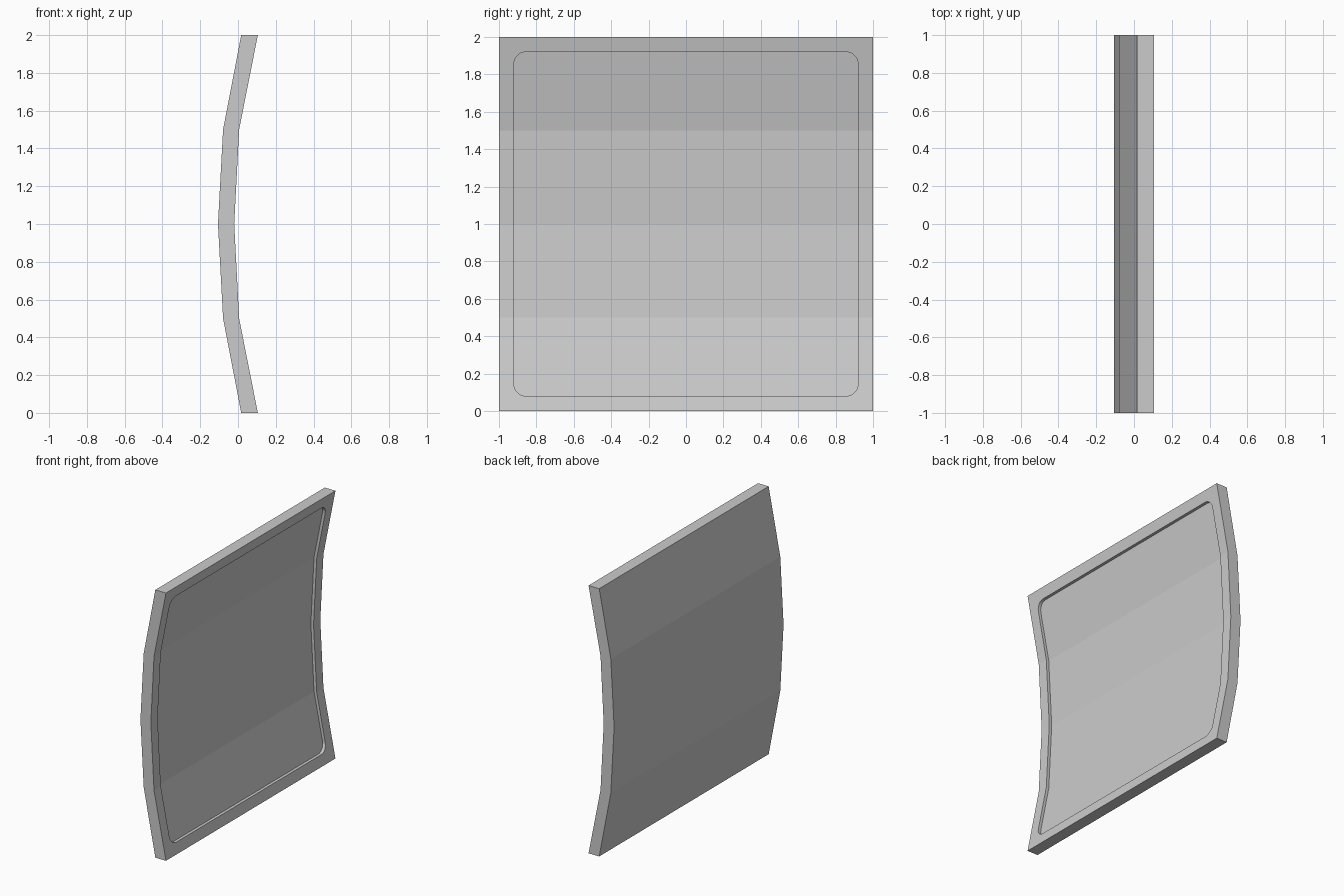
import bpy, bmesh
from math import sin, cos, pi

if "Cube" in bpy.data.objects:
    bpy.data.objects.remove(bpy.data.objects["Cube"])

Z = [0, 0.5, 1, 1.5, 2]
BACK = [0.017, -0.079, -0.106, -0.079, 0.017]
FACE = [0.105, 0.006, -0.02, 0.006, 0.105]
DEPTH = 0.022


def prism(name, pts, offset):
    """Extrude a closed outline of 3D points along an offset."""
    bm = bmesh.new()
    face = bm.faces.new([bm.verts.new(p) for p in pts])
    ext = bmesh.ops.extrude_face_region(bm, geom=[face], use_keep_orig=True)
    verts = [v for v in ext["geom"] if isinstance(v, bmesh.types.BMVert)]
    bmesh.ops.translate(bm, verts=verts, vec=offset)
    bmesh.ops.recalc_face_normals(bm, faces=bm.faces[:])
    mesh = bpy.data.meshes.new(name)
    bm.to_mesh(mesh)
    bm.free()
    ob = bpy.data.objects.new(name, mesh)
    bpy.context.collection.objects.link(ob)
    return ob


def boolean(ob, other, operation):
    mod = ob.modifiers.new(operation.title(), 'BOOLEAN')
    mod.operation = operation
    mod.solver = 'EXACT'
    mod.object = other
    other.hide_render = True
    other.display_type = 'WIRE'


def band(name, left, right, half):
    """Bent slab between two profile edges, spanning -half..half in y."""
    pts = [(x, -half, z) for x, z in zip(left, Z)]
    pts += [(x, -half, z) for x, z in reversed(list(zip(right, Z)))]
    return prism(name, pts, (0, 2 * half, 0))


# Bent panel body
panel = band("curved_panel", BACK, FACE, 1.0)

# Rounded outline of the recess
half, radius, steps = 0.92, 0.065, 6
outline = []
for i, (sy, sz) in enumerate([(1, 1), (-1, 1), (-1, -1), (1, -1)]):
    for k in range(steps + 1):
        a = (i + k / steps) * pi / 2
        outline.append((-0.5, sy * (half - radius) + radius * cos(a),
                        1 + sz * (half - radius) + radius * sin(a)))
cutter = prism("recess_cutter", outline, (1, 0, 0))

# Recess floor follows the bent face
volume = band("recess_volume", [x - DEPTH for x in FACE], [x + 0.2 for x in FACE], 1.1)
boolean(cutter, volume, 'INTERSECT')
boolean(panel, cutter, 'DIFFERENCE')
